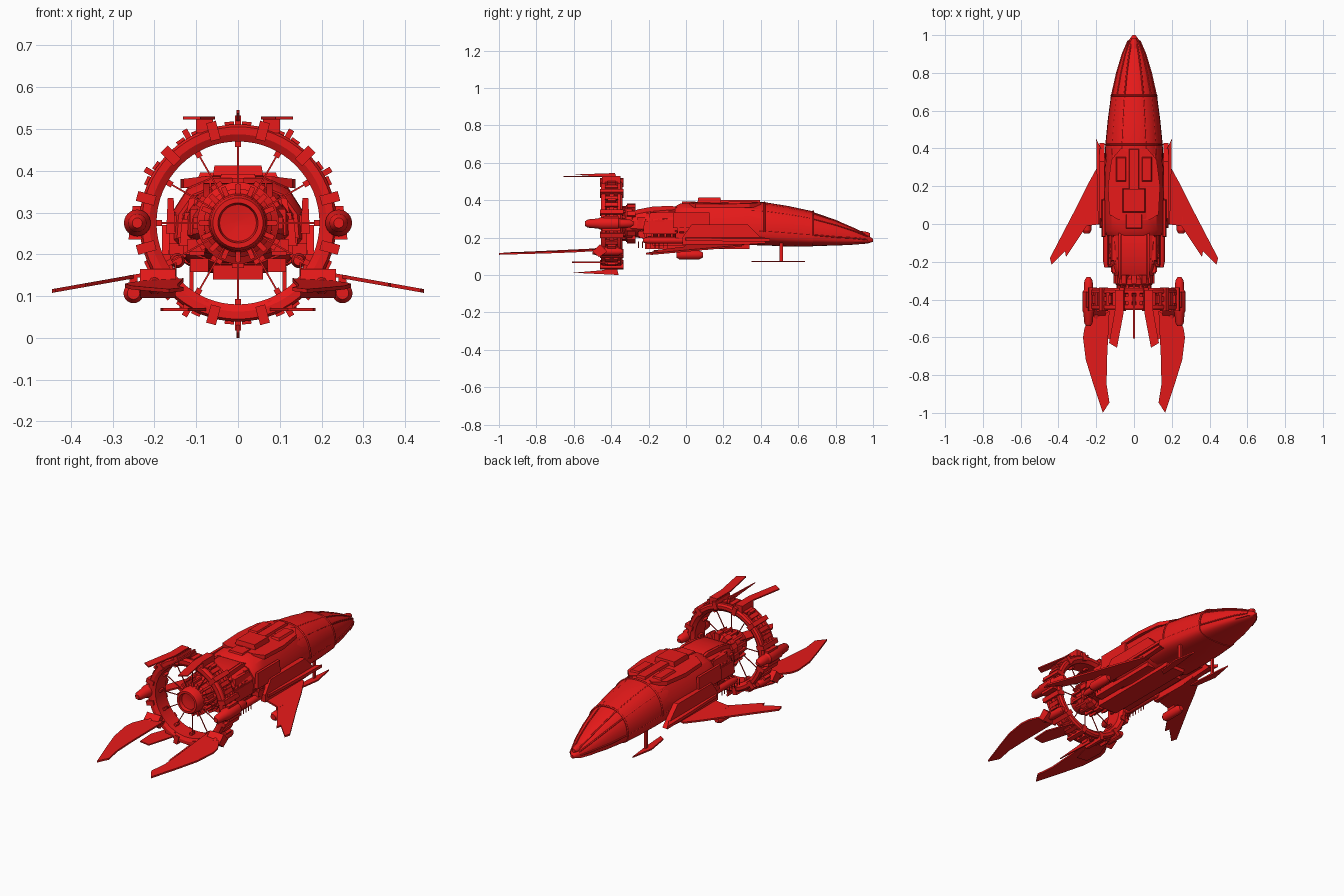
import bpy, bmesh, math, random
from math import sin, cos, pi

if "Cube" in bpy.data.objects:
    bpy.data.objects.remove(bpy.data.objects["Cube"])
random.seed(4)
CZ = 0.275  # height of the engine axis
red = bpy.data.materials.new("red_paint")
red.diffuse_color = (0.8, 0.01, 0.01, 1)
red.use_nodes = True
red.node_tree.nodes["Principled BSDF"].inputs["Base Color"].default_value = red.diffuse_color


def make(name, verts, faces, mirror=False):
    me = bpy.data.meshes.new(name)
    me.from_pydata(verts, [], faces)
    bm = bmesh.new()
    bm.from_mesh(me)
    bmesh.ops.recalc_face_normals(bm, faces=bm.faces)
    bm.to_mesh(me)
    bm.free()
    me.materials.append(red)
    ob = bpy.data.objects.new(name, me)
    bpy.context.collection.objects.link(ob)
    if mirror:
        ob.modifiers.new("mirror", 'MIRROR').use_mirror_merge = False
    return ob


def loft(name, rings, caps=True, mirror=False):
    n = len(rings[0])
    v = [p for r in rings for p in r]
    f = [(i*n+j, i*n+(j+1) % n, (i+1)*n+(j+1) % n, (i+1)*n+j)
         for i in range(len(rings)-1) for j in range(n)]
    if caps:
        f += [tuple(range(n)), tuple(range(len(v)-n, len(v)))]
    return make(name, v, f, mirror)


def box(name, x, y, z, mirror=False, taper=0.0):
    def ring(h, t):
        return [(x[0]+t, y[0]+t, h), (x[1]-t, y[0]+t, h), (x[1]-t, y[1]-t, h), (x[0]+t, y[1]-t, h)]
    return loft(name, [ring(z[0], 0), ring(z[1], taper)], mirror=mirror)


def plate(name, pts, zf, th=0.01, mirror=True):
    # flat outline in x, y with a height function
    return loft(name, [[(x, y, zf(x, y)+s*th/2) for x, y in pts] for s in (-1, 1)], mirror=mirror)


def side_plate(name, pts, x0, x1, mirror=True):
    # outline in y, z with thickness along x
    return loft(name, [[(x, y, z) for y, z in pts] for x in (x0, x1)], mirror=mirror)


def lathe(name, prof, cx=0, cz=CZ, n=48, closed=False, mirror=False):
    rings = [[(cx+r*cos(2*pi*j/n), y, cz+r*sin(2*pi*j/n)) for j in range(n)] for r, y in prof]
    if closed:
        rings.append(rings[0])
    return loft(name, rings, not closed, mirror)


def radial(name, n, r, w, y, phase=0.0):
    # blocks repeated around the engine axis
    v, f = [], []
    for i in range(n):
        a, b = 2*pi*i/n+phase, len(v)
        for rr in r:
            for t, yy in ((-w, y[0]), (w, y[0]), (w, y[1]), (-w, y[1])):
                v.append((rr*cos(a)-t*sin(a), yy, CZ+rr*sin(a)+t*cos(a)))
        f += [tuple(b+k for k in q) for q in ((0, 1, 2, 3), (4, 5, 6, 7), (0, 1, 5, 4),
                                             (1, 2, 6, 5), (2, 3, 7, 6), (3, 0, 4, 7))]
    return make(name, v, f)


def tube(name, pts, r, mirror=False):
    cu = bpy.data.curves.new(name, 'CURVE')
    cu.dimensions, cu.bevel_depth, cu.bevel_resolution = '3D', r, 1
    sp = cu.splines.new('POLY')
    sp.points.add(len(pts)-1)
    for p, q in zip(sp.points, pts):
        p.co = (*q, 1)
    cu.materials.append(red)
    ob = bpy.data.objects.new(name, cu)
    bpy.context.collection.objects.link(ob)
    if mirror:
        ob.modifiers.new("mirror", 'MIRROR')


# Front hull: y, half width, bottom, widest height, top
hull = [(1.0, .008, .178, .185, .193), (.97, .03, .168, .188, .213), (.9, .06, .162, .195, .25),
        (.8, .09, .157, .2, .295), (.68, .117, .155, .21, .336), (.55, .134, .156, .22, .364),
        (.42, .147, .162, .23, .385), (.28, .15, .165, .235, .39)]


def hull_pt(s, a, g=0.0):
    y, w, zb, zm, zt = s
    c, h = cos(a), sin(a)
    x = math.copysign(abs(c)**.85, c)*(w+g)
    return (x, y, zm+(zt-zm+g)*h**.9 if h >= 0 else zm-(zm-zb+g)*abs(h)**.6)


def hull_part(name, secs, g):
    return loft(name, [[hull_pt(s, 2*pi*j/40, g) for j in range(40)] for s in secs])


hull_part("nose_shell", hull[:5], 0)
hull_part("mid_shell", hull[4:], .004)
for a in (0.02, .75, 1.2):
    tube("hull_seam", [hull_pt(s, a, .001) for s in hull[1:]], .004, True)
tube("nose_arch", [hull_pt(hull[4], pi*j/24, .004) for j in range(25)], .005)
tube("rear_arch", [hull_pt(hull[6], pi*j/24, .004) for j in range(25)], .005)
lathe("nose_cap", [(.01, .985), (.018, .97), (.024, .93), (.01, .92)], cz=.212, n=16)
plate("nose_lip", [(0, 1.0), (.035, .965), (.06, .9), (0, .9)], lambda x, y: .181, .012)

# Faceted rear hull and narrow neck
half = [(.06, .388), (.12, .36), (.158, .3), (.162, .23), (.12, .18), (.05, .152)]
section = half+[(-x, z) for x, z in reversed(half)]


def facet(name, secs):
    loft(name, [[(x*sx, y, CZ+(z-CZ)*sz) for x, z in section] for y, sx, sz in secs])


facet("rear_hull", [(.44, .87, .88), (.3, .96, .97), (.05, 1, 1), (-.03, 1, .95), (-.06, .9, .8)])
facet("neck", [(-.03, .85, .8), (-.2, .8, .68), (-.27, .66, .6), (-.33, .5, .5)])

# Deck plates, hatches and tail cowl
plate("shoulder_deck", [(0, .36), (.07, .4), (.12, .34), (.138, .2), (.13, .05), (.08, .02), (0, .02)],
      lambda x, y: .378-.12*max(0, x-.06), .022)
box("top_block", (-.062, .062), (.06, .19), (.38, .413), taper=.006)
box("deck_hatch", (.035, .1), (.22, .36), (.375, .396), True, .01)
box("spine", (-.03, .03), (.15, .4), (.38, .402), taper=.006)
box("dorsal_box", (-.05, .05), (-.03, .06), (.36, .392), taper=.01)
arc = [(-.31, .325), (-.26, .35), (-.18, .365), (-.08, .37), (-.04, .36)]
side_plate("tail_cowl", arc+[(y, z-.014) for y, z in reversed(arc)], -.065, .065, False)
side_plate("cowl_rail", arc+[(y, z-.025) for y, z in reversed(arc)], .068, .082)
box("neck_block", (.07, .125), (-.2, -.06), (.29, .335), True, .008)
box("neck_panel", (.1, .14), (-.23, -.04), (.22, .285), True, .006)
box("keel", (-.06, .06), (-.22, .34), (.14, .175))
box("keel_side", (.07, .115), (-.18, .25), (.158, .19), True)

# Side panels, strakes and cargo tubes
box("flank_panel", (.15, .172), (-.07, .13), (.25, .335), True, .004)
side_plate("flank_skirt", [(.43, .17), (.33, .27), (.03, .27), (-.02, .2), (-.02, .16), (.2, .155)], .155, .182)
plate("strake", [(.12, .36), (.165, .38), (.2, .45), (.197, .25), (.19, 0), (.12, -.02)],
      lambda x, y: .215-.28*(x-.1), .016)
lathe("flank_tube", [(.012, .02), (.018, .01), (.018, -.2), (.012, -.23)], cx=.145, cz=.185, n=14, mirror=True)
for i in range(8):
    y = -.1-.022*i
    tube("sensor_rod", [(.15, y, .145), (.15, y, .18)], .0025, True)
for i in range(10):
    y = .1-.035*i
    k = 0 if y > -.05 else .035
    box("flank_rib", (.13-k, .166-k), (y-.007, y+.007), (.2, .3), True, .003)

# Surface machinery scattered over neck and deck
for i in range(26):
    y, x = random.uniform(-.27, .02), random.uniform(.02, .1)
    w, l, z = random.uniform(.008, .02), random.uniform(.01, .035), .345-.35*max(0, x-.05)+.1*min(0, y+.1)
    box("top_greeble", (x-w, x+w), (y-l, y+l), (z-.03, z+random.uniform(-.005, .012)), True, .003)
for i in range(22):
    y, z = random.uniform(-.25, .0), random.uniform(.2, .3)
    x = .125+.12*(y+.1) if y < -.05 else .155
    l, h = random.uniform(.01, .03), random.uniform(.006, .016)
    box("side_greeble", (x-.03, x+random.uniform(0, .012)), (y-l, y+l), (z-h, z+h), True)
for x, z in ((.05, .335), (.1, .29), (.11, .24), (.08, .21)):
    tube("neck_pipe", [(x, -.03, z), (x, -.2, z), (x*.75, -.3, CZ+(z-CZ)*.8), (.055, -.36, CZ+(z-CZ)*.6)], .006, True)

# Wings with slung pods
plate("wing", [(.15, .3), (.195, .3), (.25, .2), (.32, .06), (.445, -.18), (.437, -.215), (.365, -.145),
               (.36, -.175), (.25, -.01), (.17, 0)], lambda x, y: .152-.177*(x-.22), .009)
lathe("wing_pod", [(.015, -.05), (.024, -.035), (.024, .07), (.014, .09)], cx=.25, cz=.107, n=20, mirror=True)
box("pod_mount", (.24, .26), (-.01, .04), (.12, .15), True)

# Belly skis on struts
plate("belly_ski", [(.09, .35), (.12, .37), (.14, .5), (.115, .635), (.1, .5)], lambda x, y: .072, .008)
box("ski_strut", (.106, .116), (.5, .518), (.07, .17), True)

# Engine core
lathe("engine", [(.07, -.27), (.098, -.29), (.098, -.32), (.082, -.33), (.082, -.38), (.07, -.39), (.066, -.44),
                 (.06, -.45), (.048, -.45), (.044, -.43), (.01, -.425)], n=32)
radial("engine_fins", 16, (.06, .093), .006, (-.4, -.32))
radial("engine_collar", 12, (.07, .108), .014, (-.315, -.27))

# Ring: lathed rim, flanges, outer tread and spokes
lathe("ring", [(.195, -.355), (.195, -.445), (.212, -.455), (.23, -.455), (.236, -.445), (.236, -.43), (.224, -.425),
               (.224, -.37), (.236, -.365), (.236, -.35), (.228, -.34), (.212, -.34)], n=64, closed=True)
lathe("ring_band", [(.22, -.385), (.236, -.385), (.236, -.41), (.22, -.41)], n=64, closed=True)
radial("ring_tread", 36, (.22, .243), .011, (-.432, -.363), pi/36)
radial("ring_clamp", 12, (.205, .25), .012, (-.46, -.335), pi/12)
radial("ring_stud", 12, (.235, .257), .007, (-.42, -.375), pi/6)
radial("spokes", 12, (.05, .2), .002, (-.402, -.398))
radial("spoke_feet", 12, (.182, .2), .007, (-.415, -.385))

# Ring side pods
lathe("ring_pod", [(.012, -.54), (.022, -.525), (.027, -.47), (.032, -.46), (.032, -.36), (.025, -.35),
                   (.022, -.3), (.01, -.28)], cx=.241, n=24, mirror=True)
box("pod_saddle", (.2, .262), (-.45, -.35), (.235, .315), True, .01)

# Long rear fins and their brackets
plate("rear_fin", [(.13, -.46), (.16, -.48), (.21, -.46), (.262, -.55), (.27, -.6), (.255, -.72), (.215, -.85),
                   (.165, -1.0), (.13, -.945), (.145, -.85), (.143, -.72)],
      lambda x, y: .135+.045*(y+.46)-.05*(x-.2), .009)
side_plate("fin_bracket", [(-.5, .125), (-.465, .095), (-.42, .125), (-.46, .165)], .15, .235)
box("fin_arm", (.15, .21), (-.46, -.35), (.11, .15), True, .01)
lathe("bracket_pod", [(.014, -.5), (.02, -.48), (.02, -.36), (.012, -.34)], cx=.2, cz=.125, n=16, mirror=True)

# Small trailing fins above and below the ring
plate("upper_trail_fin", [(.055, -.35), (.1, -.35), (.1, -.45), (.132, -.63), (.09, -.655), (.055, -.47)],
      lambda x, y: .526, .007)
plate("lower_trail_fin", [(.055, -.35), (.13, -.35), (.185, -.5), (.18, -.6), (.12, -.61), (.08, -.47)],
      lambda x, y: .068, .007)
box("upper_fin_foot", (.06, .1), (-.45, -.35), (.49, .525), True)
box("lower_fin_foot", (.07, .13), (-.45, -.35), (.065, .09), True)
side_plate("top_spike", [(-.37, .51), (-.38, .545), (-.605, .537), (-.45, .525)], -.004, .004, False)
side_plate("bottom_spike", [(-.37, .04), (-.36, .0), (-.605, .012), (-.45, .025)], -.004, .004, False)

# Smooth shading that keeps hard edges
for ob in bpy.context.scene.objects:
    if ob.type == 'MESH':
        ob.select_set(True)
        bpy.context.view_layer.objects.active = ob
bpy.ops.object.shade_smooth_by_angle(angle=math.radians(30))
